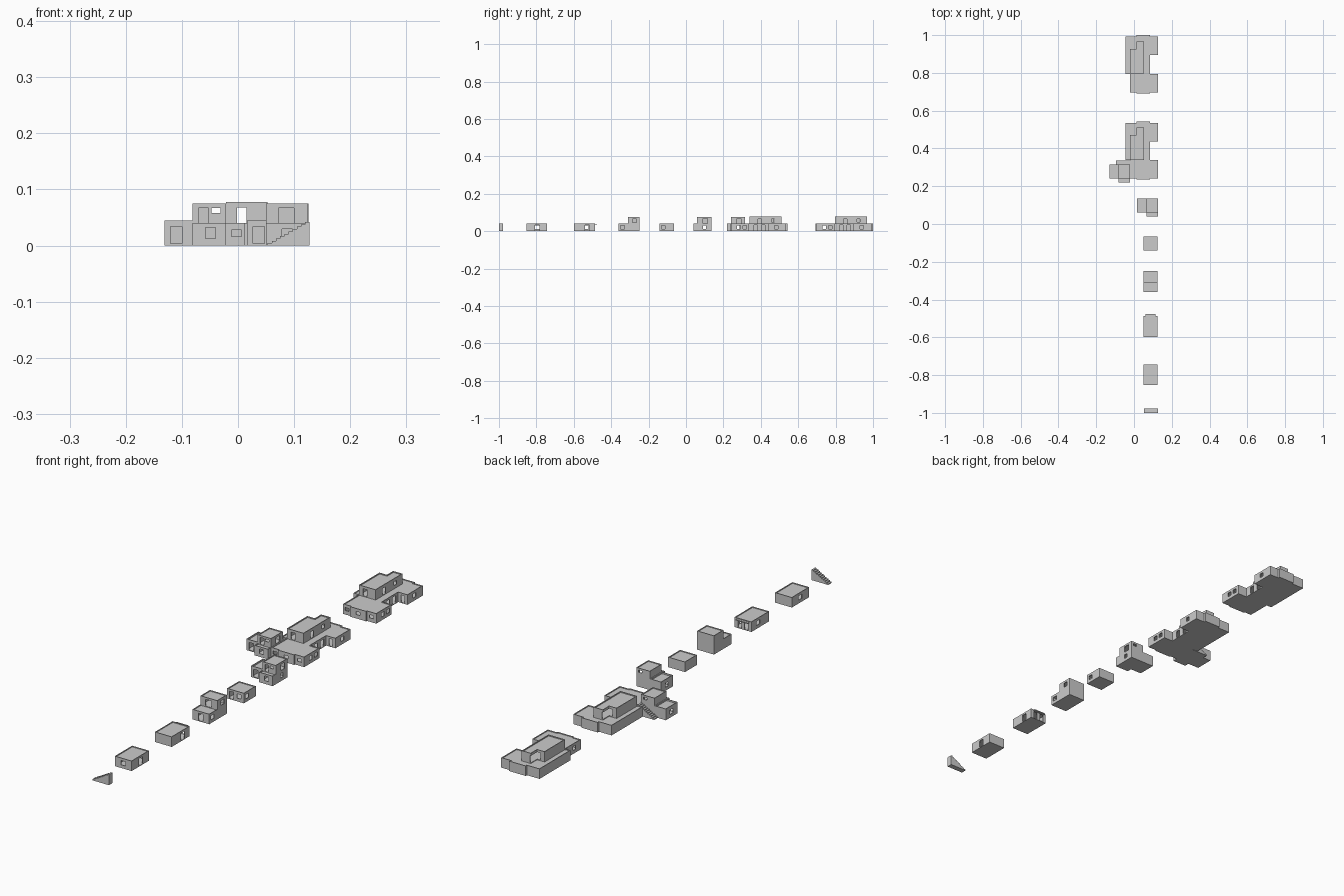
import bpy, bmesh

WALL = 0.003


def rect(x0, x1, y0, y1):
    return [(x0, y0), (x1, y0), (x1, y1), (x0, y1)]


def move(pts, dx, dy):
    return [(x + dx, y + dy) for x, y in pts]


def inset(pts, d):
    """Shrink a counter-clockwise right-angled outline."""
    out, n = [], len(pts)
    for i, (x, y) in enumerate(pts):
        px, py = pts[i - 1]
        nx, ny = pts[(i + 1) % n]
        for ax, ay in ((x - px, y - py), (nx - x, ny - y)):
            length = abs(ax) + abs(ay)
            x, y = x - ay / length * d, y + ax / length * d
        out.append((x, y))
    return out


def extrude(name, coords, vec):
    bm = bmesh.new()
    face = bm.faces.new([bm.verts.new(c) for c in coords])
    new = bmesh.ops.extrude_face_region(bm, geom=[face])['geom']
    bmesh.ops.translate(bm, vec=vec, verts=[v for v in new if isinstance(v, bmesh.types.BMVert)])
    bmesh.ops.recalc_face_normals(bm, faces=bm.faces)
    me = bpy.data.meshes.new(name)
    bm.to_mesh(me)
    bm.free()
    ob = bpy.data.objects.new(name, me)
    bpy.context.collection.objects.link(ob)
    return ob


def prism(name, pts, z0, z1):
    return extrude(name, [(x, y, z0) for x, y in pts], (0, 0, z1 - z0))


def room(name, pts, z0, z1, cuts=(), off=(0, 0), rim=0.003):
    """Hollow storey with floor, sunk roof and parapet; cuts are (x0,x1,y0,y1,z0,z1) openings."""
    pts = move(pts, *off)
    ob = prism(name, pts, z0, z1)
    inner = inset(pts, WALL)
    cutters = [prism('cutter', inner, z0 + 0.002, z1 - rim - 0.002),
               prism('cutter', inner, z1 - rim, z1 + 0.01)]
    for a, b, c, d, e, f in cuts:
        cutters.append(prism('cutter', move(rect(a, b, c, d), *off), e, f))
    for c in cutters:
        c.hide_render = True
        m = ob.modifiers.new('cut', 'BOOLEAN')
        m.operation, m.object, m.solver = 'DIFFERENCE', c, 'EXACT'
    dg = bpy.context.evaluated_depsgraph_get()
    me = bpy.data.meshes.new_from_object(ob.evaluated_get(dg))
    ob.modifiers.clear()
    ob.data = me
    for c in cutters:
        bpy.data.objects.remove(c)
    return ob


def front(a, b, y, z0, z1):
    return (a, b, y - 0.006, y + 0.006, z0, z1)


def side(a, b, x, z0, z1):
    return (x - 0.006, x + 0.006, a, b, z0, z1)


def stairs(dx, dy, n=10):
    # solid flight rising towards +x
    run, rise = 0.074 / n, 0.042 / n
    prof = [(0.053, 0)]
    for i in range(n):
        prof += [(0.053 + i * run, (i + 1) * rise), (0.053 + (i + 1) * run, (i + 1) * rise)]
    prof.append((0.127, 0))
    extrude('stairs', [(x + dx, -1 + dy, z) for x, z in prof], (0, 0.022, 0))


def corner_house(dx, dy):
    off = (dx, dy)
    view = (-0.01, 0.14, 0.09, 0.107, 0.013, 0.03)
    # low wing, main floor with front bay, upper floor
    room('house_wing', rect(0.016, 0.066, 0.06, 0.135), 0, 0.045,
         [front(0.027, 0.047, 0.06, 0.004, 0.034), view], off, 0.006)
    room('house_ground_floor', [(0.066, 0.04), (0.126, 0.04), (0.126, 0.135), (0.066, 0.135)], 0, 0.04,
         [front(0.089, 0.107, 0.04, 0.013, 0.032), view], off)
    room('house_upper_floor', rect(0.066, 0.126, 0.06, 0.135), 0.037, 0.075,
         [front(0.077, 0.094, 0.06, 0.04, 0.067), front(0.1, 0.116, 0.06, 0.058, 0.067),
          front(0.1, 0.116, 0.135, 0.058, 0.067),
          side(0.092, 0.115, 0.126, 0.042, 0.067)], off)


def large_house(dy):
    off = (0, dy)
    # ground floor with recessed court on the right
    plan = [(-0.021, 0.697), (0.012, 0.697), (0.012, 0.692), (0.085, 0.692), (0.085, 0.697),
            (0.126, 0.697), (0.126, 0.795), (0.085, 0.795), (0.085, 0.895), (0.126, 0.895),
            (0.126, 0.992), (0.085, 0.992), (0.085, 1.0), (0.012, 1.0), (0.012, 0.992),
            (-0.044, 0.992), (-0.044, 0.795), (-0.021, 0.795)]
    cuts = [front(x, x + 0.018, 0.696, 0.016, 0.028) for x in (-0.012, 0.04, 0.096)]
    cuts += [side(y, y + 0.018, 0.126, 0.013, 0.03) for y in (0.73, 0.763, 0.93)]
    cuts += [side(y, y + 0.02, 0.085, 0.003, 0.032) for y in (0.82, 0.86)]
    cuts += [front(0.098, 0.113, 0.895, 0.003, 0.032), side(0.73, 0.748, -0.021, 0.013, 0.03)]
    room('large_ground_floor', plan, 0, 0.04, cuts, off)
    # upper floor, L-shaped, with a passage straight through
    upper = [(-0.021, 0.797), (0.053, 0.797), (0.053, 0.967), (0.012, 0.967), (0.012, 0.927), (-0.021, 0.927)]
    room('large_upper_floor', upper, 0.037, 0.078,
         [(-0.002, 0.015, 0.78, 1.0, 0.04, 0.068), side(0.842, 0.86, 0.053, 0.04, 0.066),
          side(0.915, 0.93, 0.053, 0.05, 0.066)], off, 0.004)


X0, X1 = 0.05, 0.125

# free-standing stairs and the flight beside the joined houses
stairs(0, 0)
stairs(-0.148, 1.315)

# plain hut with side door
room('hut_side_door', rect(X0, X1, -0.853, -0.743), 0, 0.04,
     [side(-0.806, -0.784, X1, 0.003, 0.032), side(-0.806, -0.784, X0, 0.013, 0.03),
      front(0.078, 0.098, -0.853, 0.013, 0.03)])

# hut with back porch
room('hut_porch', rect(X0, X1, -0.599, -0.486), 0, 0.04,
     [side(-0.54, -0.517, X1, 0.003, 0.032), front(0.064, 0.08, -0.486, 0.003, 0.032),
      front(0.094, 0.11, -0.486, 0.003, 0.032), side(-0.54, -0.52, X0, 0.013, 0.03)])
prism('porch_awning', rect(0.06, 0.114, -0.487, -0.477), 0.033, 0.037)

# two-storey house with roof terrace
room('terrace_ground_floor', rect(X0, X1, -0.361, -0.249), 0, 0.04,
     [front(0.078, 0.098, -0.361, 0.003, 0.032), side(-0.35, -0.33, X1, 0.013, 0.03)])
room('terrace_upper_floor', rect(X0, X1, -0.31, -0.249), 0.037, 0.075,
     [front(0.072, 0.1, -0.31, 0.04, 0.067), side(-0.285, -0.265, X1, 0.047, 0.066)])

# small hut
room('small_hut', rect(X0, X1, -0.141, -0.065), 0, 0.04,
     [front(0.06, 0.078, -0.141, 0.003, 0.032), side(-0.13, -0.112, X1, 0.013, 0.03),
      front(0.095, 0.112, -0.141, 0.013, 0.03)])

# corner house alone, then joined to the large house, then the large house alone
corner_house(0, 0)
corner_house(-0.147, 0.18)
large_house(-0.457)
large_house(0)
